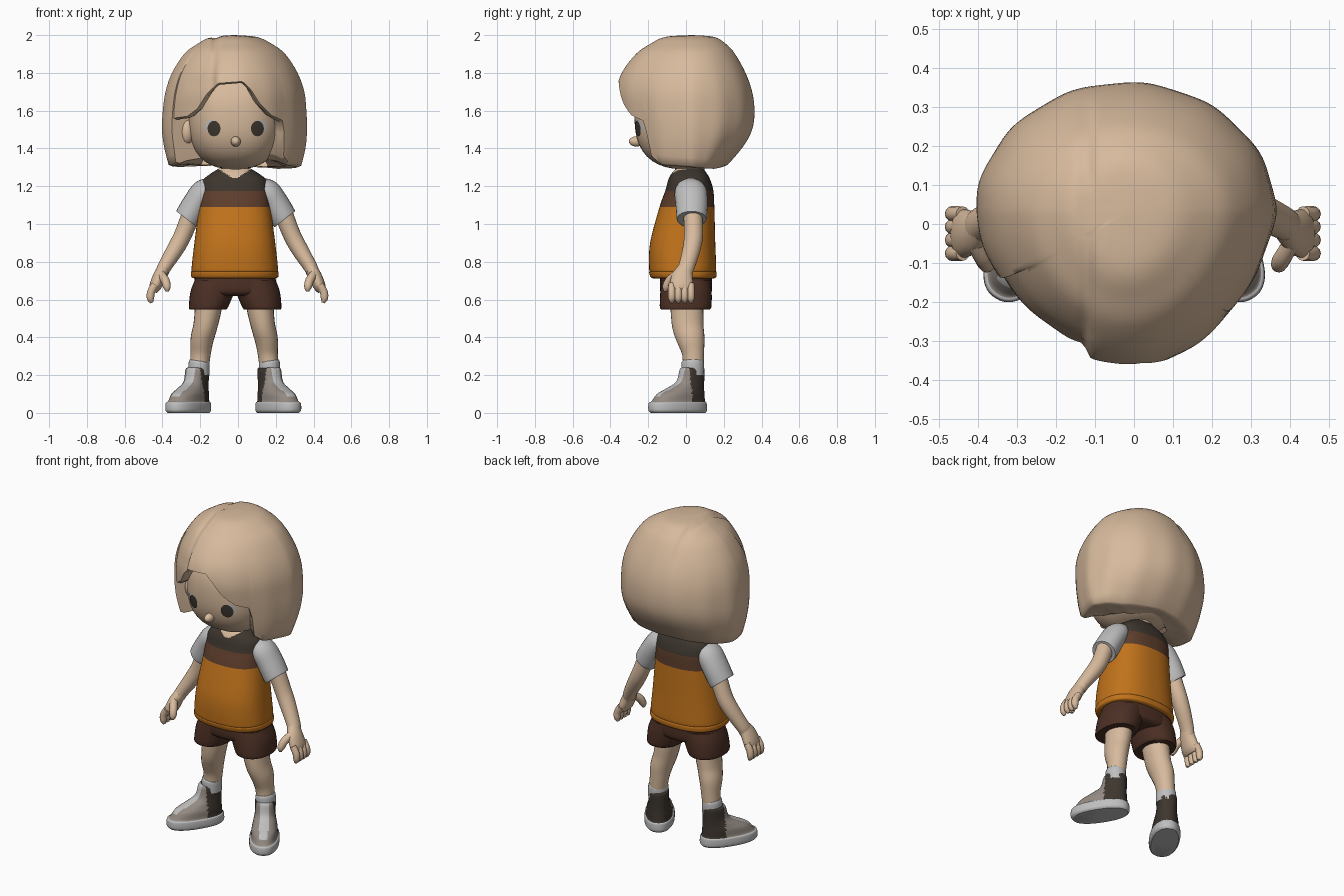
import bpy, bmesh, math

if "Cube" in bpy.data.objects:
    bpy.data.objects.remove(bpy.data.objects["Cube"])


def material(name, r, g, b):
    m = bpy.data.materials.new(name)
    m.diffuse_color = (r, g, b, 1)
    m.use_nodes = True
    m.node_tree.nodes["Principled BSDF"].inputs["Base Color"].default_value = m.diffuse_color
    return m


SKIN = material("skin tan", 0.68, 0.49, 0.335)
ORANGE = material("orange", 0.53, 0.17, 0.011)
BROWN = material("mid brown", 0.110, 0.047, 0.025)
SHORTS = material("shorts brown", 0.072, 0.029, 0.018)
DARK = material("dark brown", 0.048, 0.037, 0.028)
LIGHT = material("light grey", 0.52, 0.52, 0.52)
GREY = material("warm grey", 0.29, 0.25, 0.22)


def make(name, verts, faces, mats, rule=None, angle=45):
    """Mesh object with smooth shading; rule(face centre) gives the material index."""
    me = bpy.data.meshes.new(name)
    me.from_pydata(verts, [], faces)
    bm = bmesh.new()
    bm.from_mesh(me)
    bmesh.ops.remove_doubles(bm, verts=bm.verts, dist=1e-5)
    bmesh.ops.recalc_face_normals(bm, faces=bm.faces)
    for f in bm.faces:
        f.material_index = rule(f.calc_center_median()) if rule else 0
    bm.to_mesh(me)
    bm.free()
    for m in mats:
        me.materials.append(m)
    ob = bpy.data.objects.new(name, me)
    bpy.context.collection.objects.link(ob)
    bpy.ops.object.select_all(action='DESELECT')
    ob.select_set(True)
    bpy.context.view_layer.objects.active = ob
    bpy.ops.object.shade_smooth_by_angle(angle=math.radians(angle))
    return ob


def spline(rows, k):
    """Catmull-Rom resampling of tuples, k steps per segment."""
    out = []
    for i in range(len(rows) - 1):
        quad = rows[max(i - 1, 0)], rows[i], rows[i + 1], rows[min(i + 2, len(rows) - 1)]
        for j in range(k):
            t = j / k
            out.append([0.5 * (2 * b + (c - a) * t + (2 * a - 5 * b + 4 * c - d) * t * t
                               + (3 * b - a - 3 * c + d) * t ** 3) for a, b, c, d in zip(*quad)])
    return out + [list(rows[-1])]


def power(v, e):
    return math.copysign(abs(v) ** e, v)


def clamp(v):
    return min(1, max(0, v))


def tube(name, pts, mats, cx=0, s=1, n=24, k=4, flat=False, p=2, rule=None):
    """Skin rings (x, y, z, radius u, radius v) along a path; s=-1 mirrors at cx."""
    rows = spline(pts, k)
    verts, faces = [], []
    for i, (x, y, z, ru, rv) in enumerate(rows):
        a, b = rows[max(i - 1, 0)], rows[min(i + 1, len(rows) - 1)]
        tx, ty, tz = (0, 0, 1) if flat else (b[0] - a[0], b[1] - a[1], b[2] - a[2])
        h = math.hypot(tx, tz)
        u = (-tz / h, 0, tx / h)
        ln = math.hypot(h, ty)
        v = (-ty * tx / (h * ln), h / ln, -ty * tz / (h * ln))
        for j in range(n):
            w = 2 * math.pi * j / n
            c, d = ru * power(math.cos(w), 2 / p), rv * power(math.sin(w), 2 / p)
            verts.append((cx + s * (x + c * u[0] + d * v[0]), y + d * v[1], z + c * u[2] + d * v[2]))
    for i in range(len(rows) - 1):
        for j in range(n):
            q = (j + 1) % n
            faces.append((i * n + j, i * n + q, i * n + n + q, i * n + n + j))
    faces += [tuple(range(n)), tuple(range(len(verts) - n, len(verts)))]
    return make(name, verts, faces, mats, rule)


def blob(name, centre, radii, mat, p=2.0, seg=32):
    """Rounded superellipsoid."""
    bm = bmesh.new()
    bmesh.ops.create_uvsphere(bm, u_segments=seg, v_segments=seg // 2, radius=1)
    verts = []
    for v in bm.verts:
        f = sum(abs(c) ** p for c in v.co) ** (-1 / p)
        verts.append([o + c * f * r for o, c, r in zip(centre, v.co, radii)])
    faces = [[v.index for v in f.verts] for f in bm.faces]
    bm.free()
    return make(name, verts, faces, [mat], angle=80)


# Head, nose and ears
HC, HR, HP = (-0.015, 0.0, 1.565), (0.25, 0.272, 0.275), 2.5
blob("head", HC, HR, SKIN, HP, 48)
blob("nose", (-0.012, -0.262, 1.437), (0.026, 0.04, 0.027), SKIN)
for s in (-1, 1):
    blob("ear", (HC[0] + s * 0.256, -0.06, 1.49), (0.042, 0.05, 0.072), SKIN)


# Eyes: thin plates laid on the curved face
def face_plate(name, cx, cz, rx, rz, lift, mat):
    verts, n = [], 24
    for r in (0, 0.5, 1):
        for j in range(n):
            w = 2 * math.pi * j / n
            x, z = cx + r * rx * math.cos(w), cz + r * rz * math.sin(w)
            d = 1 - abs((x - HC[0]) / HR[0]) ** HP - abs((z - HC[2]) / HR[2]) ** HP
            verts.append((x, -HR[1] * d ** (1 / HP) - lift, z))
    faces = [(i * n + j, i * n + (j + 1) % n, i * n + n + (j + 1) % n, i * n + n + j)
             for i in (0, 1) for j in range(n)]
    make(name, verts, [f if f[0] >= n else (f[0], f[2], f[3]) for f in faces], [mat])


for s, ex in ((-1, -0.127), (1, 0.103)):
    face_plate("eye_white", ex + s * 0.014, 1.516, 0.034, 0.034, 0.003, LIGHT)
    face_plate("eye_pupil", ex, 1.505, 0.034, 0.041, 0.006, DARK)

# Hair: shell from crown to a lower edge that changes with the angle (0 = front)
PROFILE = spline([(2.0, 0, 0, 0, 0), (1.99, .12, .12, .14, .12), (1.95, .20, .205, .225, .185),
                  (1.9, .265, .27, .295, .23), (1.8, .33, .335, .37, .285),
                  (1.7, .365, .37, .398, .32), (1.6, .38, .38, .39, .332),
                  (1.5, .385, .383, .37, .32), (1.4, .372, .375, .35, .265),
                  (1.28, .34, .345, .32, .16)], 5)
EDGE = [(-180, 1.32), (-120, 1.31), (-80, 1.315), (-66, 1.33), (-63, 1.56), (-45, 1.57), (-35, 1.61),
        (-26, 1.69), (-16, 1.745), (8, 1.755), (16, 1.71), (24, 1.635), (35, 1.575), (48, 1.545),
        (51, 1.36), (60, 1.32), (100, 1.305), (135, 1.30), (180, 1.32)]


def edge_z(deg):
    for (a, za), (b, zb) in zip(EDGE, EDGE[1:]):
        if deg <= b:
            return za + (zb - za) * (deg - a) / (b - a)


def hair_point(phi, z):
    for a, b in zip(PROFILE, PROFILE[1:]):
        if z >= b[0]:
            break
    ua, ub, u = (math.sqrt(max(0, 2 - q)) for q in (a[0], b[0], z))
    L, R, F, B = (p + (q - p) * (u - ua) / (ub - ua) for p, q in zip(a[1:], b[1:]))
    c, sn = math.cos(phi), math.sin(phi)
    k = 1 + 0.006 * math.sin(13 * phi) * clamp((1.9 - z) * 3)
    x = -0.02 + sn * (R if sn > 0 else L) * (1 - 0.12 * max(0, c)) * k
    y = 0.03 - c * (F if c > 0 else B) * k
    # left lobe set back behind the parting, with a shallow groove along it
    if math.degrees(phi) > -64.5:
        y += 0.04 * max(0, c) * clamp((-0.11 - x) / 0.02) * clamp((1.95 - z) * 5)
    dip = 0.012 * math.exp(-((x + 0.12) / 0.018) ** 2) * clamp((z - 1.74) * 8)
    return (x, y, z - dip)


COLS, ROWS = 180, 32
hv, hf = [], []
for j in range(COLS):
    phi = -math.pi + 2 * math.pi * (j + 0.5) / COLS
    ze = edge_z(math.degrees(phi))
    col = [hair_point(phi, 2 - (2 - ze) * (i / ROWS) ** 2) for i in range(ROWS + 1)]
    ex, ey, ez = col[-1]
    up = 0.03 * clamp(math.cos(phi) * 2)
    col += [(-0.02 + (ex + 0.02) * f, 0.03 + (ey - 0.03) * f, ez + dz)
            for f, dz in ((0.94, -0.008), (0.8, up / 3), (0.5, up))]
    hv += col
m = ROWS + 4
for j in range(COLS):
    q = (j + 1) % COLS
    hf += [(j * m + i, q * m + i, q * m + i + 1, j * m + i + 1) for i in range(1, m - 1)]
    hf.append((j * m, q * m + 1, j * m + 1))
make("hair", hv, hf, [SKIN], angle=55)

# Neck
tube("neck", [(-.015, .02, 1.2, .075, .075), (-.015, .02, 1.38, .075, .08)], [SKIN])

# Vest with colour bands by height and a V neck
levels = [(.712, .215, -.175, .15), (.72, .230, -.188, .16), (.745, .232, -.195, .162),
          (.753, .223, -.187, .153), (.762, .229, -.195, .16), (.9, .214, -.190, .155),
          (1.09, .190, -.140, .15), (1.175, .183, -.11, .145), (1.23, .17, -.095, .13),
          (1.265, .13, -.078, .112), (1.295, .082, -.05, .09)]


def vest_rule(c):
    if c.y < 0 and c.z > 1.238 + 0.6 * abs(c.x + 0.017):
        return 3
    return 0 if c.z < 1.09 else 1 if c.z < 1.175 else 2


tube("vest", [(-.017, (f + b) / 2, z, w, (b - f) / 2) for z, w, f, b in levels],
     [ORANGE, BROWN, DARK, SKIN], n=96, k=8, flat=True, p=2.4, rule=vest_rule)

# Shorts: hip block, legs added below
tube("shorts_hips", [(-.015, 0, .62, .15, .11), (-.015, 0, .645, .215, .137), (-.015, 0, .74, .21, .135)],
     [SHORTS], n=40, flat=True, p=2.4)


def shoe_rule(c):
    if c.z < 0.058:
        return 0
    if c.y > -0.045:
        return 2
    return 0 if abs(c.x) < 0.026 and c.z > 0.085 else 1


shoe_levels = [(0, .075, -.25, .072), (.015, .085, -.262, .08), (.052, .084, -.26, .078),
               (.062, .075, -.243, .07), (.10, .072, -.21, .066), (.128, .065, -.155, .064),
               (.165, .058, -.09, .064), (.228, .058, -.067, .065), (.24, .05, -.055, .055)]

for s in (1, -1):
    # Arms
    tube("sleeve", [(.12, .025, 1.205, .045, .065), (.165, .025, 1.172, .068, .085), (.21, .03, 1.11, .07, .085),
                    (.25, .03, 1.04, .071, .081), (.26, .03, 1.025, .069, .078)], [LIGHT], -.012, s)
    tube("arm", [(.235, .035, 1.08, .05, .05), (.285, .04, .95, .047, .05), (.327, .03, .87, .045, .048),
                 (.385, .003, .775, .037, .043), (.398, -.01, .745, .035, .045)], [SKIN], -.003, s)
    tube("palm", [(.39, -.005, .765, .033, .04), (.413, -.02, .72, .035, .056), (.435, -.025, .67, .032, .062),
                  (.447, -.025, .645, .022, .055)], [SKIN], -.003, s)
    for y in (-.075, -.041, -.007, .026):
        tube("finger", [(.435, y, .68, .02, .019), (.457, y, .64, .021, .02), (.46, y, .605, .019, .019),
                        (.452, y, .583, .008, .008)], [SKIN], -.003, s, n=12)
    tube("thumb", [(.405, -.05, .735, .022, .022), (.382, -.088, .70, .023, .023), (.373, -.105, .665, .02, .02),
                   (.372, -.108, .643, .008, .008)], [SKIN], -.003, s, n=12)
    # Legs
    tube("shorts_leg", [(.095, 0, .70, .12, .13), (.12, 0, .64, .117, .136), (.14, -.002, .565, .105, .137),
                        (.144, -.003, .548, .098, .13)], [SHORTS], -.015, s, flat=True, n=32, p=2.2)
    tube("leg", [(.135, 0, .62, .074, .087), (.138, .005, .55, .071, .087), (.153, .01, .46, .064, .083),
                 (.170, .025, .39, .061, .074), (.178, .038, .31, .053, .058), (.187, .038, .22, .05, .055)],
         [SKIN], -.02, s)
    tube("sock", [(.187, .036, .2, .056, .06), (.186, .036, .262, .056, .06), (.185, .036, .275, .05, .054)],
         [LIGHT], -.02, s)
    # Shoes, toes turned outward
    shoe = tube("shoe", [(0, (f + b) / 2, z, w, (b - f) / 2) for z, w, f, b in shoe_levels],
                [LIGHT, GREY, DARK], n=64, k=6, flat=True, p=2.3, rule=shoe_rule)
    shoe.location = (-.025 + s * .19, .033, 0)
    shoe.rotation_euler = (0, 0, s * math.radians(32))
